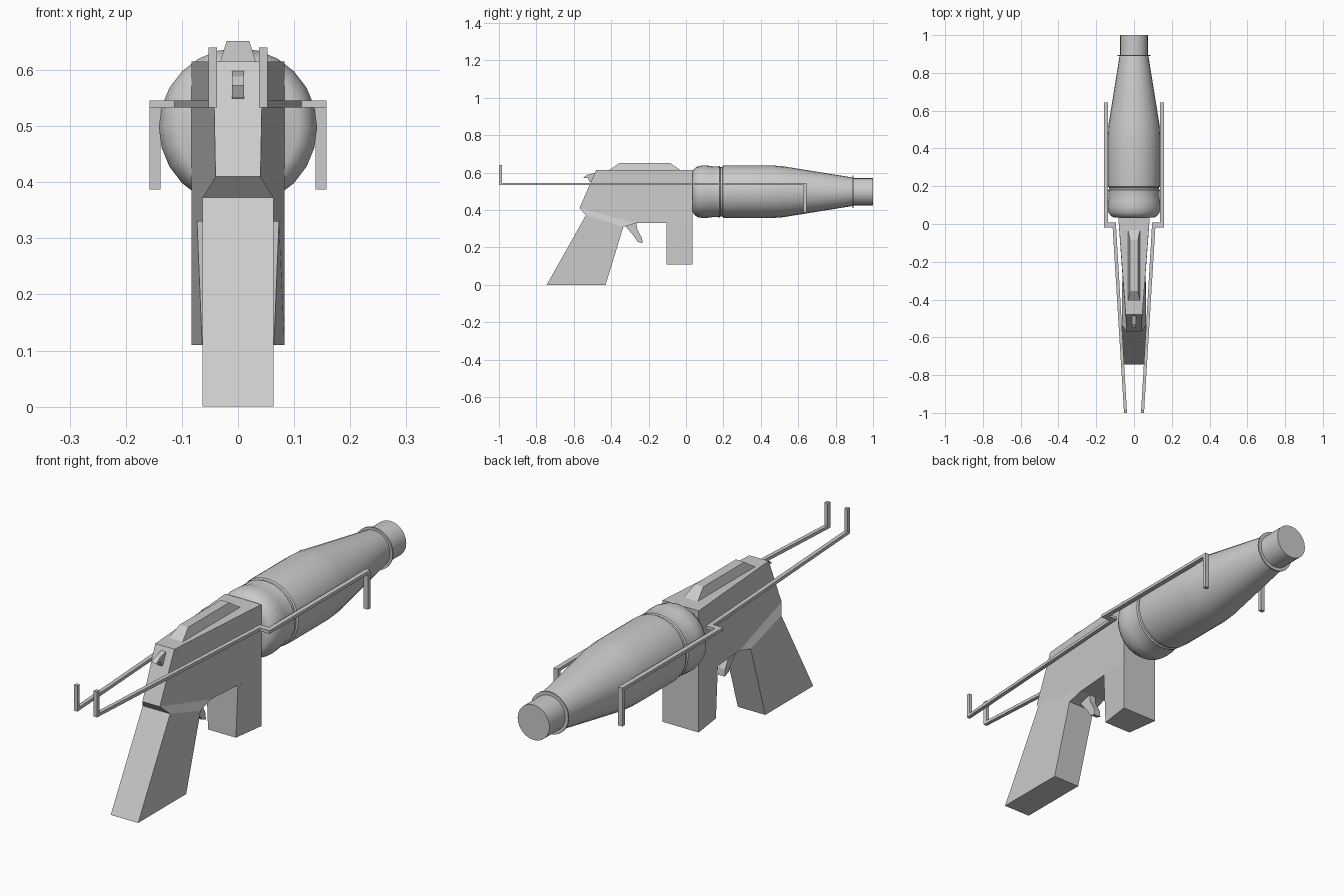
import bpy, bmesh, math

if "Cube" in bpy.data.objects:
    bpy.data.objects.remove(bpy.data.objects["Cube"])


def finish(name, bm, smooth=False):
    bmesh.ops.recalc_face_normals(bm, faces=bm.faces)
    me = bpy.data.meshes.new(name)
    bm.to_mesh(me)
    bm.free()
    ob = bpy.data.objects.new(name, me)
    bpy.context.collection.objects.link(ob)
    if smooth:
        bpy.ops.object.select_all(action='DESELECT')
        ob.select_set(True)
        bpy.context.view_layer.objects.active = ob
        bpy.ops.object.shade_smooth_by_angle(angle=math.radians(35))
    return ob


def loft(bm, a, b):
    """Closed solid between two matching outlines."""
    va = [bm.verts.new(p) for p in a]
    vb = [bm.verts.new(p) for p in b]
    bm.faces.new(va)
    bm.faces.new(vb[::-1])
    for i in range(len(va)):
        j = (i + 1) % len(va)
        bm.faces.new((va[i], va[j], vb[j], vb[i]))


def slab(name, pts):
    """Side profile of (y, z, half width) points, symmetric in x."""
    bm = bmesh.new()
    loft(bm, [(-w, y, z) for y, z, w in pts], [(w, y, z) for y, z, w in pts])
    return finish(name, bm)


def flat(pts, w):
    return [(y, z, w) for y, z in pts]


def revolve(name, profile, zc, sides=24):
    """Solid of (y, radius) points turned about the y axis."""
    bm = bmesh.new()
    rings = []
    for y, r in profile:
        rings.append([bm.verts.new((r * math.cos(2 * math.pi * i / sides), y,
                                    zc + r * math.sin(2 * math.pi * i / sides)))
                      for i in range(sides)])
    for a, b in zip(rings, rings[1:]):
        for i in range(sides):
            j = (i + 1) % sides
            bm.faces.new((a[i], a[j], b[j], b[i]))
    bm.faces.new(rings[0])
    bm.faces.new(rings[-1])
    return finish(name, bm, True)


# Receiver, tapering to the rear, and the block below it
slab("receiver", [(-.48, .615, .044), (.035, .615, .083), (.035, .33, .083),
                  (-.105, .33, .073), (-.265, .33, .061), (-.57, .41, .04)])
slab("front_block", [(.035, .33, .083), (.035, .11, .083),
                     (-.105, .11, .064), (-.105, .33, .073)])

# Flared collar and slanted grip
slab("grip_collar", [(-.57, .41, .04), (-.265, .33, .061),
                     (-.335, .31, .063), (-.535, .373, .063)])
slab("grip", flat([(-.535, .373), (-.335, .31), (-.43, 0), (-.745, 0)], .063))

# Top rail with sloped ends and sides
slab("top_rail", [(-.41, .614, .032), (-.355, .652, .02),
                  (-.085, .652, .02), (-.03, .614, .032)])

# Trigger and rear spur
slab("trigger", flat([(-.325, .315), (-.265, .335), (-.262, .3), (-.235, .25),
                      (-.232, .222), (-.258, .23), (-.285, .268)], .015))
slab("rear_spur", flat([(-.55, .572), (-.53, .588), (-.48, .6), (-.5, .548),
                        (-.515, .55), (-.525, .572)], .011))

# Barrel, collar ring and muzzle
ZC = .498
revolve("barrel", [(.035, .107), (.043, .122), (.06, .135), (.09, .141),
                   (.12, .139), (.155, .134), (.18, .137), (.184, .132),
                   (.194, .132), (.198, .139), (.22, .141), (.455, .141),
                   (.52, .136), (.892, .076)], ZC)
revolve("muzzle_ring", [(.89, .087), (.896, .087)], ZC)
revolve("muzzle", [(.885, .073), (1, .073)], ZC)

# Side wires: flat bent bar with an upright at the rear and a leg in front
bar = [(.138, .643), (.158, .643), (.158, -.018), (.113, -.018),
       (.053, -1), (.037, -1), (.096, .007), (.138, .007)]
rear = [(.037, -1), (.053, -1), (.053, -.984), (.038, -.984)]
leg = [(.138, .627), (.158, .627), (.158, .643), (.138, .643)]
for side, s in (("left", -1), ("right", 1)):
    bm = bmesh.new()
    for outline, z0, z1 in ((bar, .533, .546), (rear, .546, .64), (leg, .387, .533)):
        loft(bm, [(s * x, y, z0) for x, y in outline],
             [(s * x, y, z1) for x, y in outline])
    finish("side_wire_" + side, bm)
